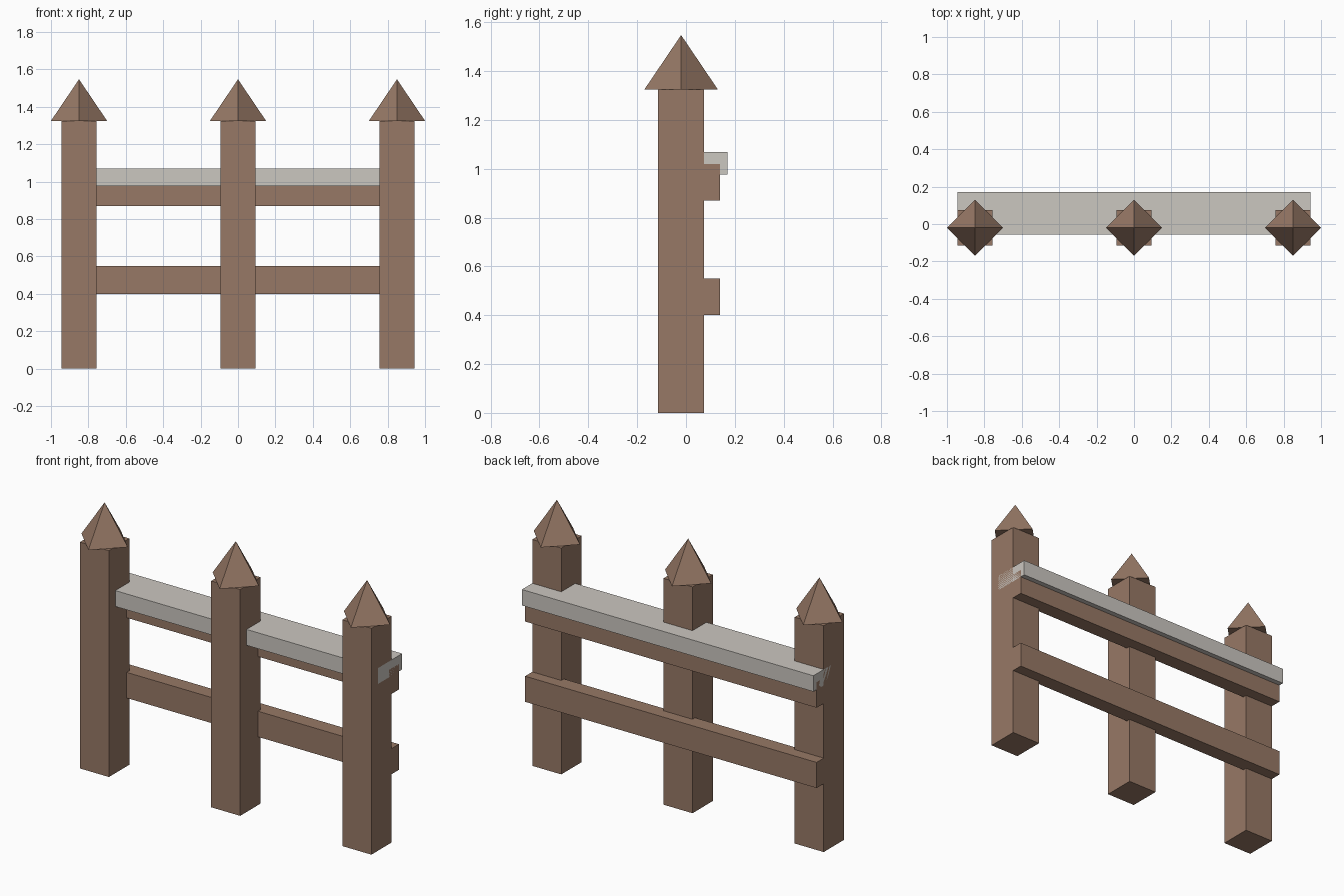
import bpy
import bmesh
import math
from mathutils import Matrix

if "Cube" in bpy.data.objects:
    bpy.data.objects.remove(bpy.data.objects["Cube"])


def material(name, rgb):
    m = bpy.data.materials.new(name)
    m.diffuse_color = (*rgb, 1)
    m.use_nodes = True
    m.node_tree.nodes["Principled BSDF"].inputs["Base Color"].default_value = m.diffuse_color
    return m


wood = material("brown wood", (0.31, 0.19, 0.132))
snow = material("pale snow", (0.60, 0.57, 0.53))


def finish(name, bm, mat):
    mesh = bpy.data.meshes.new(name)
    bm.to_mesh(mesh)
    bm.free()
    mesh.materials.append(mat)
    obj = bpy.data.objects.new(name, mesh)
    bpy.context.collection.objects.link(obj)


def box(name, lo, hi, mat):
    bm = bmesh.new()
    bmesh.ops.create_cube(bm, size=1)
    bmesh.ops.scale(bm, verts=bm.verts, vec=[b - a for a, b in zip(lo, hi)])
    bmesh.ops.translate(bm, verts=bm.verts, vec=[(a + b) / 2 for a, b in zip(lo, hi)])
    finish(name, bm, mat)


def spike(name, x, y, z0, z1, radius, mat):
    bm = bmesh.new()
    bmesh.ops.create_cone(bm, cap_ends=True, segments=4, radius1=radius, radius2=0,
                          depth=z1 - z0, matrix=Matrix.Translation((x, y, (z0 + z1) / 2)))
    finish(name, bm, mat)


# Posts, each with a four-sided point turned corner-forward
for side, x in (("left", -0.85), ("middle", 0), ("right", 0.85)):
    box(f"{side}_post", (x - 0.094, -0.114, 0), (x + 0.094, 0.074, 1.325), wood)
    spike(f"{side}_post_point", x, -0.02, 1.325, 1.547, 0.15, wood)

# Rails along the back of the posts
for level, z in (("lower", 0.40), ("upper", 0.87)):
    box(f"{level}_rail", (-0.944, 0.05, z), (0.944, 0.14, z + 0.15), wood)

# Snow lying on the upper rail
box("snow_strip", (-0.944, -0.055, 0.976), (0.944, 0.17, 1.069), snow)
